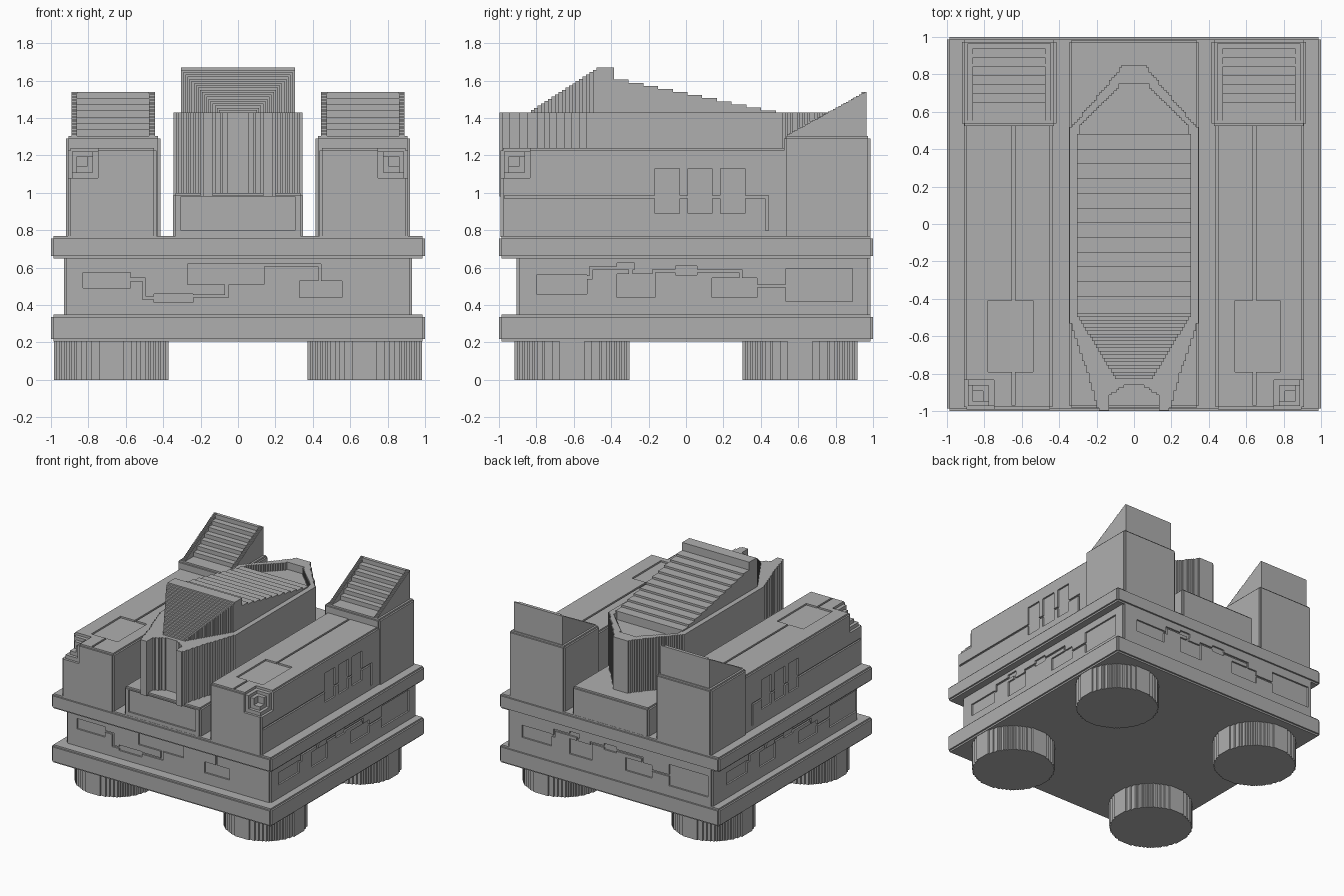
import bpy, bmesh, math

if "Cube" in bpy.data.objects:
    bpy.data.objects.remove(bpy.data.objects["Cube"])

V = 0.0133  # size of one small block

grey = bpy.data.materials.new("stone_grey")
grey.use_nodes = True
grey.diffuse_color = (0.43, 0.43, 0.43, 1)
grey.node_tree.nodes["Principled BSDF"].inputs["Base Color"].default_value = (0.43, 0.43, 0.43, 1)


def finish(name, bm):
    bmesh.ops.recalc_face_normals(bm, faces=bm.faces)
    mesh = bpy.data.meshes.new(name)
    bm.to_mesh(mesh)
    bm.free()
    mesh.materials.append(grey)
    obj = bpy.data.objects.new(name, mesh)
    bpy.context.collection.objects.link(obj)
    return obj


def solid(name, boxes, side=1):
    """Boxes given as x0, x1, y0, y1, z0, z1; side -1 mirrors them in x."""
    bm = bmesh.new()
    for x0, x1, y0, y1, z0, z1 in boxes:
        cube = bmesh.ops.create_cube(bm, size=1)
        for v in cube["verts"]:
            v.co.x = side * (x1 if v.co.x > 0 else x0)
            v.co.y = y1 if v.co.y > 0 else y0
            v.co.z = z1 if v.co.z > 0 else z0
    return finish(name, bm)


def notched(x0, x1, y0, y1, z0, z1):
    """A box whose edges are all cut back by one small block."""
    return [(x0, x1, y0 + V, y1 - V, z0 + V, z1 - V),
            (x0 + V, x1 - V, y0, y1, z0 + V, z1 - V),
            (x0 + V, x1 - V, y0 + V, y1 - V, z0, z1)]


def prism(name, outline, z0, z1):
    bm = bmesh.new()
    base = bm.faces.new([bm.verts.new((x, y, z0)) for x, y in outline])
    top = bmesh.ops.extrude_face_region(bm, geom=[base])["geom"]
    for v in top:
        if isinstance(v, bmesh.types.BMVert):
            v.co.z = z1
    return finish(name, bm)


def carve(obj, cutter):
    cutter.hide_render = True
    cutter.display_type = 'WIRE'
    cutter.hide_set(True)
    mod = obj.modifiers.new("carve", 'BOOLEAN')
    mod.operation = 'DIFFERENCE'
    mod.solver = 'EXACT'
    mod.use_self = True
    mod.object = cutter


def lerp(points, y):
    """Half width at y along a list of (y, width) points."""
    for (ya, wa), (yb, wb) in zip(points, points[1:]):
        if y <= yb:
            return wa + (wb - wa) * (y - ya) / (yb - ya)
    return points[-1][1]


def stair(width, y0, y1):
    """One stepped edge running from y0 to y1."""
    n = round((y1 - y0) / V)
    d = (y1 - y0) / n
    pts = []
    for i in range(n):
        w = round(width(y0 + (i + 0.5) * d) / V) * V
        if pts and abs(pts[-1][0] - w) < V / 2:
            pts.pop()
            pts.append((w, y0 + (i + 1) * d))
        else:
            pts += [(w, y0 + i * d), (w, y0 + (i + 1) * d)]
    return pts


def mirrored(edge):
    return [(-x, y) for x, y in reversed(edge)]


# Round feet with stepped rims
R = 0.307
rim = stair(lambda y: math.sqrt(R * R - y * y), -R, R)
for sx in (-1, 1):
    for sy in (-1, 1):
        foot = prism("foot", rim + mirrored(rim), 0, 0.21)
        foot.location = (sx * 0.677, sy * 0.61, 0)

# Lower and upper slabs with thin lips
for name, z0, z1 in (("lower_slab", 0.205, 0.35), ("upper_slab", 0.65, 0.77)):
    solid(name, notched(-1, 1, -1, 1, z0, z1))

# Middle storey with carved panels joined by channels
middle = solid("middle_storey", notched(-0.93, 0.93, -0.905, 0.987, 0.33, 0.67))
front_panels = [
    (-.83, -.575, .49, .575), (-.575, -.5, .53, .545), (-.51, -.495, .43, .545),
    (-.495, -.45, .43, .445), (-.45, -.24, .415, .46), (-.24, -.05, .44, .455),
    (-.07, -.05, .44, .51), (-.27, .14, .51, .62), (.14, .445, .605, .62),
    (.43, .445, .53, .62), (.33, .555, .44, .53)]
side_panels = [
    (-.8, -.53, .46, .56), (-.53, -.5, .54, .555), (-.515, -.5, .54, .605),
    (-.5, -.37, .59, .605), (-.37, -.275, .59, .625), (-.305, -.285, .56, .6),
    (-.37, -.165, .44, .565), (-.18, -.165, .56, .59), (-.165, -.055, .575, .59),
    (-.055, .06, .56, .61), (.06, .3, .575, .59), (.285, .3, .54, .59),
    (.14, .38, .44, .545), (.38, .535, .495, .51), (.535, .89, .42, .595)]
cuts = [(a, b, -1.1, -0.905 + V, c, d) for a, b, c, d in front_panels]
for a, b, c, d in side_panels:
    cuts += [(0.93 - V, 1.1, a, b, c, d), (-1.1, V - 0.93, -b, -a, c, d),
             (-b, -a, 0.987 - V, 1.1, c, d)]
carve(middle, solid("panel_cutter", cuts))

# Long side blocks with carved tops, flanks and stepped front corners
TOP, OUT, FRONT = 1.24, 0.908, -0.993
roof_cuts = [(.54, .78, -.79, -.41), (.637, .652, -.41, .6), (.637, .652, -.97, -.79)]
flank_cuts = [(-.97, -.16, .97, .985), (-.04, .015, .97, .985), (.135, .19, .97, .985),
              (.31, .44, .97, .985), (.425, .44, .8, .985)]
flank_cuts += [(y, y + 0.13, 0.89, 1.13) for y in (-0.165, 0.01, 0.185)]
for side, label in ((1, "left"), (-1, "right")):
    block = solid(label + "_block", notched(0.437, OUT, FRONT, 0.56, 0.75, TOP), side)
    cuts = [(a, b, c, d, TOP - V, 1.4) for a, b, c, d in roof_cuts]
    cuts += [(OUT - V, 1.1, a, b, c, d) for a, b, c, d in flank_cuts]
    for length, depth in ((0.16, 0.02), (0.13, 0.045), (0.1, 0.1)):
        for axis in range(3):
            sx, sy, sz = [depth if i == axis else length for i in range(3)]
            cuts.append((OUT - sx, 1.1, -1.1, FRONT + sy, TOP - sz, 1.4))
    carve(block, solid(label + "_block_cutter", cuts, side))

    # Rear tower
    solid(label + "_tower", notched(0.415, 0.92, 0.525, 0.987, 0.75, 1.305), side)

    # Hollow wedge on the tower: stepped cheeks, back wall and slatted ramp
    y0, y1, z0, z1 = 0.54, 0.965, 1.295, 1.54
    rows = int((y1 - y0) / V)
    wedge = []
    for i in range(rows):
        a = y0 + i * (y1 - y0) / rows
        h = 1.305 + (z1 - 1.305) * (i + 1) / rows
        b = a + (y1 - y0) / rows
        wedge += [(0.445, 0.475, a, b, z0, h), (0.86, 0.89, a, b, z0, h)]
    wedge.append((0.475, 0.86, y1 - 2 * V, y1, z0, z1))
    for i in range(6):
        a = 0.65 + i * 0.048
        wedge.append((0.475, 0.86, a, y1 - 2 * V, z0, 1.34 + i * 0.033))
    solid(label + "_wedge", wedge, side)

# Low plinth between the blocks, with a sunken front panel
plinth = solid("plinth", notched(-0.348, 0.348, -0.985, 0.985, 0.75, 1.0))
carve(plinth, solid("plinth_cutter", [(-0.305, 0.305, -1.1, V - 0.985, 0.8, 0.98)]))

# Tapered hull with an open notch at the prow and a sunken stern deck
hull_side = [(-1, .19), (-.82, .24), (-.5, .35), (.5, .35), (.82, .08), (.85, .07)]
outer = stair(lambda y: lerp(hull_side, y), -0.997, 0.85)
notch = stair(lambda y: lerp([(-1, .133), (-.92, .133), (-.86, .05)], y), -0.997, -0.86)
hull = prism("hull", outer + mirrored(outer) + mirrored(notch)[::-1] + notch[::-1], 0.98, 1.43)
stern = stair(lambda y: lerp([(.4, .305), (.52, .29), (.73, .08), (.75, .07)], y), 0.45, 0.75)
carve(hull, prism("stern_cutter", stern + mirrored(stern), 1.37, 1.6))

# Hull roof: stepped hipped nose, flat ridge, long shallow stair to the stern
roof = []
nose_rows = 20
for i in range(nose_rows):
    a = -0.83 + i * 0.37 / nose_rows
    t = (i + 1) / nose_rows
    w = min(0.305, 0.09 + 0.225 * t)
    roof.append((-w, w, a, a + 0.37 / nose_rows, 1.36, 1.43 + 0.24 * t))
roof.append((-0.305, 0.305, -0.46, -0.385, 1.36, 1.67))
steps = 11
for i in range(steps):
    a = -0.385 + i * 0.865 / steps
    roof.append((-0.305, 0.305, a, a + 0.865 / steps, 1.36, 1.605 - 0.0165 * i))
solid("hull_roof", roof)
